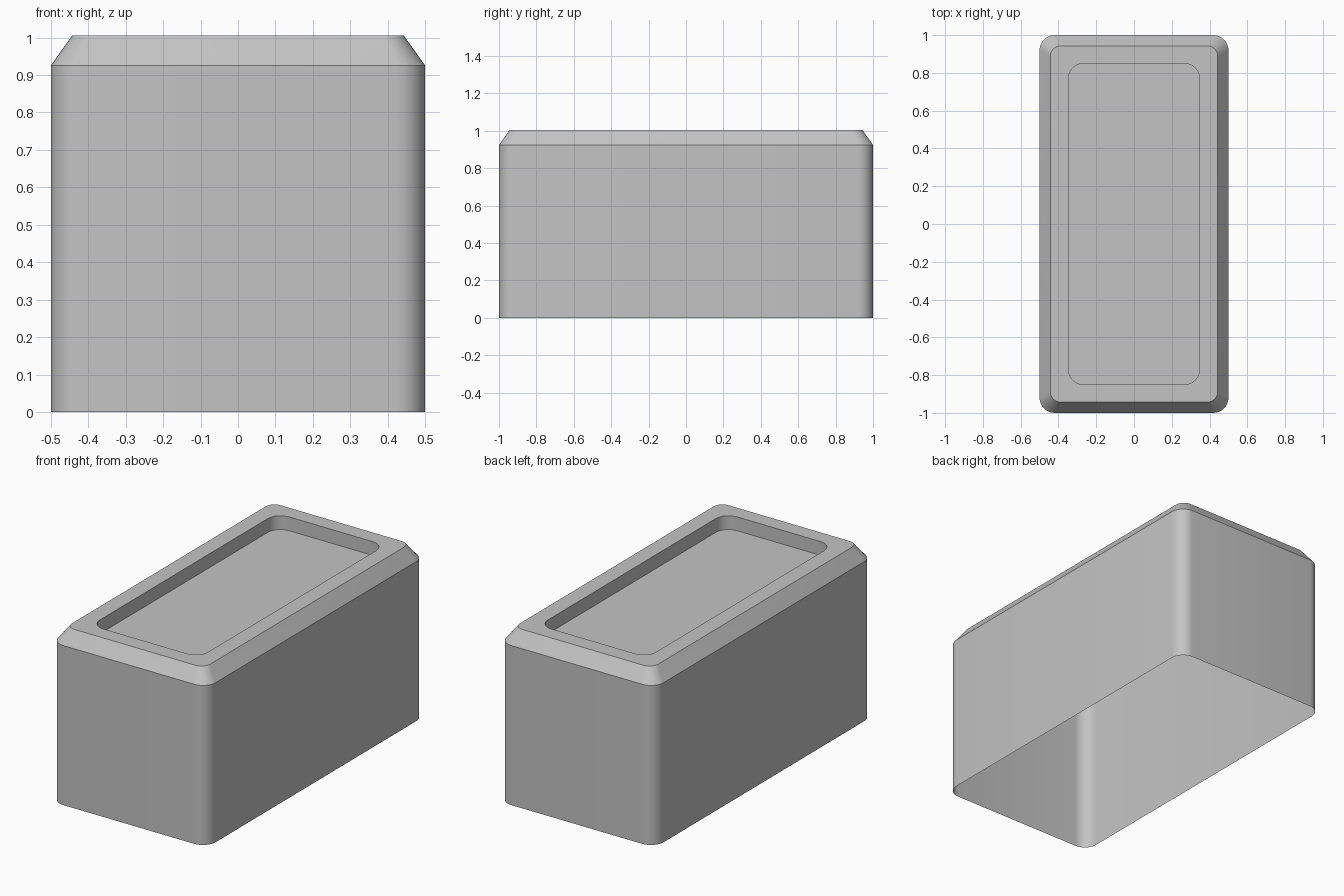
import bpy
import bmesh
from math import sin, cos, pi, radians

default = bpy.data.objects.get("Cube")
if default:
    bpy.data.objects.remove(default, do_unlink=True)

CORNER_STEPS = 8

grey = bpy.data.materials.new("plain grey")
grey.use_nodes = True
grey.diffuse_color = (0.55, 0.55, 0.55, 1)
grey.node_tree.nodes["Principled BSDF"].inputs["Base Color"].default_value = grey.diffuse_color


def rounded_ring(bm, half_x, half_y, radius, z):
    """Ring of vertices around a rounded rectangle, counter-clockwise."""
    ring = []
    for quarter, (sx, sy) in enumerate([(1, 1), (-1, 1), (-1, -1), (1, -1)]):
        for step in range(CORNER_STEPS + 1):
            a = (quarter + step / CORNER_STEPS) * pi / 2
            ring.append(bm.verts.new((sx * (half_x - radius) + radius * cos(a),
                                      sy * (half_y - radius) + radius * sin(a), z)))
    return ring


def bridge(bm, lower, upper):
    n = len(lower)
    for i in range(n):
        j = (i + 1) % n
        bm.faces.new((lower[i], lower[j], upper[j], upper[i]))


# Open-bottomed shell: walls, chamfer, flat rim, recess wall
bm = bmesh.new()
sections = [
    (0.5, 1.0, 0.08, 0.0),
    (0.5, 1.0, 0.08, 0.925),
    (0.443, 0.943, 0.055, 1.005),
    (0.347, 0.85, 0.08, 1.005),
    (0.347, 0.85, 0.08, 0.925),
]
rings = [rounded_ring(bm, *s) for s in sections]
for lower, upper in zip(rings, rings[1:]):
    bridge(bm, lower, upper)

# Recess floor
bm.faces.new(rings[-1])

mesh = bpy.data.meshes.new("block_shell")
bm.to_mesh(mesh)
bm.free()
mesh.materials.append(grey)
block = bpy.data.objects.new("block_shell", mesh)
bpy.context.collection.objects.link(block)

# Smooth corners with crisp edges
bpy.ops.object.select_all(action='DESELECT')
block.select_set(True)
bpy.context.view_layer.objects.active = block
bpy.ops.object.shade_smooth_by_angle(angle=radians(30))
